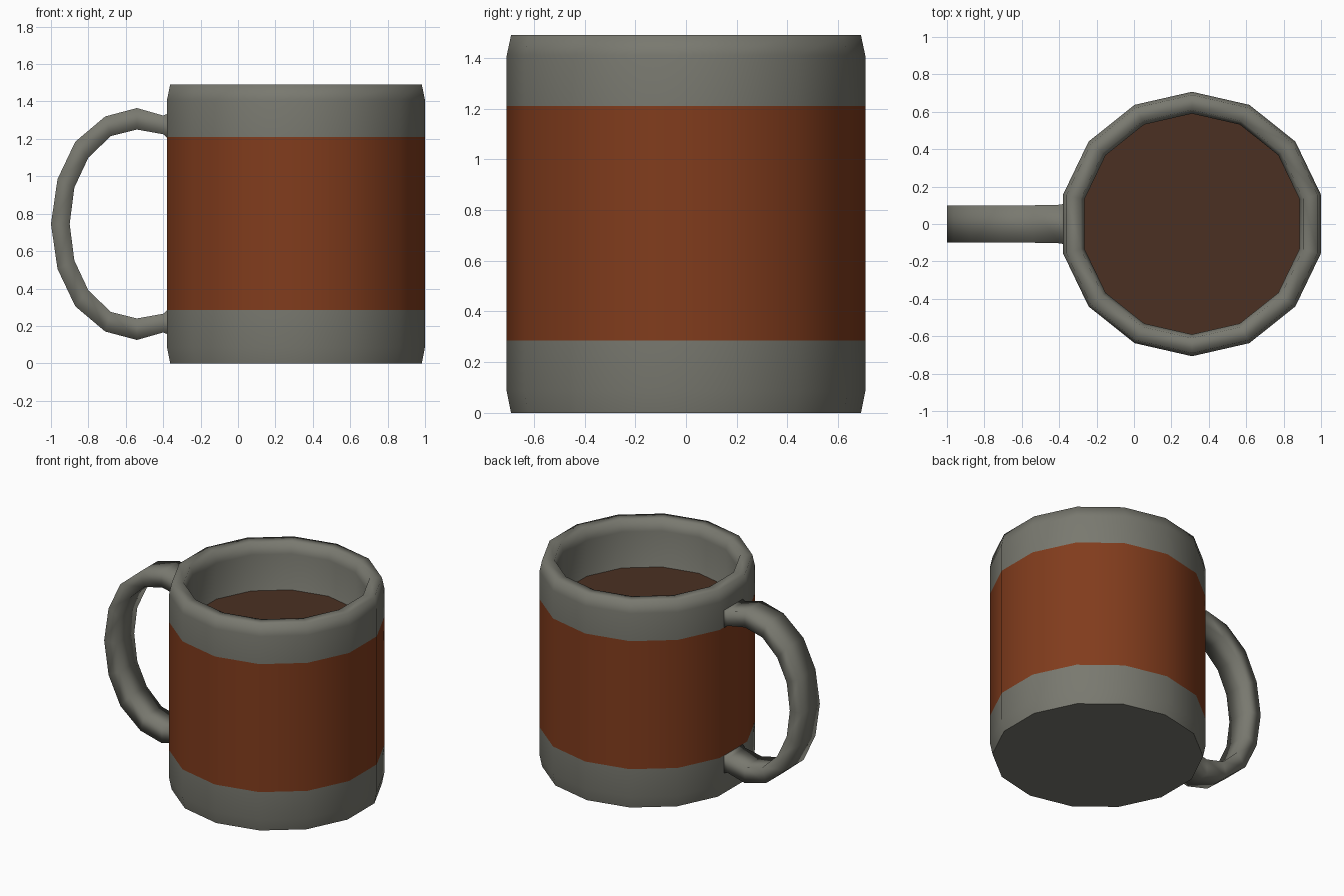
import bpy, bmesh, math

if "Cube" in bpy.data.objects:
    bpy.data.objects.remove(bpy.data.objects["Cube"])

SIDES, CX, R = 14, 0.31, 0.707


def material(name, rgb):
    m = bpy.data.materials.new(name)
    m.diffuse_color = (*rgb, 1)
    m.use_nodes = True
    m.node_tree.nodes["Principled BSDF"].inputs["Base Color"].default_value = m.diffuse_color
    return m


GREY = material("warm_grey_glaze", (0.19, 0.19, 0.16))
RUST = material("rust_glaze", (0.22, 0.045, 0.012))
BROWN = material("coffee_brown", (0.07, 0.03, 0.016))


def finish(name, bm, mats):
    mesh = bpy.data.meshes.new(name)
    bmesh.ops.recalc_face_normals(bm, faces=bm.faces)
    for f in bm.faces:
        f.smooth = True
    bm.to_mesh(mesh)
    bm.free()
    for m in mats:
        mesh.materials.append(m)
    obj = bpy.data.objects.new(name, mesh)
    bpy.context.collection.objects.link(obj)
    return obj


def ring(bm, r, z):
    # vertices at 90 degrees, so flat facets face +x and -x
    return [bm.verts.new((CX + r * math.cos(a), r * math.sin(a), z))
            for a in (math.pi / 2 + 2 * math.pi * i / SIDES for i in range(SIDES))]


def bridge(bm, a, b):
    n = len(a)
    return [bm.faces.new((a[i], a[(i + 1) % n], b[(i + 1) % n], b[i])) for i in range(n)]


# Mug body: outside wall, rim, inside wall down to the cup floor
profile = [(0.69, 0), (R, 0.085), (R, 0.285), (R, 1.21), (R, 1.41),
           (0.69, 1.49), (0.61, 1.49), (0.59, 1.41), (0.59, 0.1)]
bm = bmesh.new()
rings = [ring(bm, r, z) for r, z in profile]
for i in range(len(rings) - 1):
    for f in bridge(bm, rings[i], rings[i + 1]):
        f.material_index = 1 if i == 2 else 0
base = bm.faces.new(rings[0])
bm.faces.new(rings[-1])
for e in base.edges:
    e.smooth = False
finish("mug_body", bm, [GREY, RUST])

# Coffee surface
bm = bmesh.new()
bm.faces.new(ring(bm, 0.592, 1.15))
finish("coffee", bm, [BROWN])

# Handle: upper half as (outer x, z), (inner x, z), half width; mirrored about mid height
MID = 0.745
upper = [((-0.36, 1.34), (-0.36, 1.19), 0.11),
         ((-0.40, 1.325), (-0.40, 1.225), 0.103),
         ((-0.54, 1.365), (-0.54, 1.25), 0.1),
         ((-0.71, 1.32), (-0.68, 1.215), 0.1),
         ((-0.87, 1.185), (-0.80, 1.10), 0.1),
         ((-0.965, 0.985), (-0.875, 0.94), 0.1),
         ((-1.0, MID), (-0.90, MID), 0.1)]
lower = [((o[0], 2 * MID - o[1]), (n[0], 2 * MID - n[1]), w) for o, n, w in upper[-2::-1]]
bm = bmesh.new()
sections = []
for (ox, oz), (ix, iz), w in upper + lower:
    sections.append([bm.verts.new(p) for p in
                     ((ox, -w, oz), (ox, w, oz), (ix, w, iz), (ix, -w, iz))])
for a, b in zip(sections, sections[1:]):
    bridge(bm, a, b)
bm.faces.new(sections[0])
bm.faces.new(sections[-1])
finish("handle", bm, [GREY])
